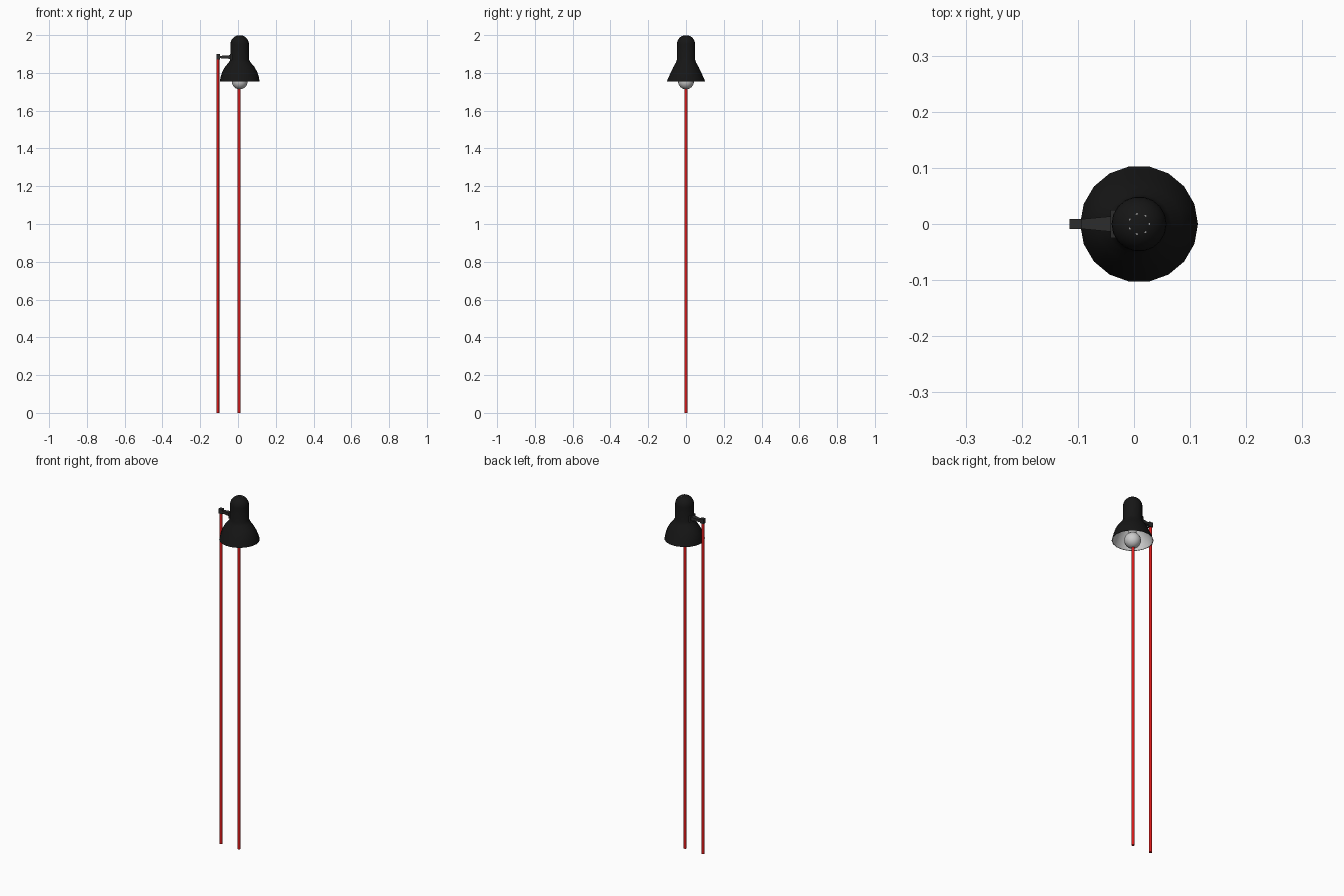
import bpy
import bmesh
from math import sin, cos, pi, radians

if "Cube" in bpy.data.objects:
    bpy.data.objects.remove(bpy.data.objects["Cube"])

CX = 0.009      # shade axis
ROD_X = -0.107  # outer rod axis


def material(name, rgb, rough=0.5):
    m = bpy.data.materials.new(name)
    m.use_nodes = True
    m.diffuse_color = (*rgb, 1)
    bsdf = m.node_tree.nodes["Principled BSDF"]
    bsdf.inputs["Base Color"].default_value = (*rgb, 1)
    bsdf.inputs["Roughness"].default_value = rough
    return m


black = material("black enamel", (0.008, 0.008, 0.008))
dark = material("dark plastic", (0.025, 0.025, 0.025))
red = material("red paint", (0.7, 0.01, 0.01))
white = material("white lining", (0.7, 0.7, 0.7))
grey = material("vent grey", (0.3, 0.3, 0.3))


def finish(obj, name, mat, smooth=True):
    obj.name = name
    obj.data.materials.clear()
    obj.data.materials.append(mat)
    if smooth:
        bpy.ops.object.select_all(action='DESELECT')
        obj.select_set(True)
        bpy.context.view_layer.objects.active = obj
        bpy.ops.object.shade_smooth_by_angle(angle=radians(40))
    return obj


def loft(name, rings, mat, sides=18, inward=False):
    """Skin elliptical rings (rx, ry, z) and close the top."""
    bm = bmesh.new()
    loops = [[bm.verts.new((CX + rx * cos(2 * pi * i / sides),
                            ry * sin(2 * pi * i / sides), z))
              for i in range(sides)] for rx, ry, z in rings]
    for a, b in zip(loops, loops[1:]):
        for i in range(sides):
            j = (i + 1) % sides
            bm.faces.new((a[i], a[j], b[j], b[i]))
    bm.faces.new(loops[-1])
    if inward:
        bmesh.ops.reverse_faces(bm, faces=bm.faces[:])
    mesh = bpy.data.meshes.new(name)
    bm.to_mesh(mesh)
    bm.free()
    obj = bpy.data.objects.new(name, mesh)
    bpy.context.collection.objects.link(obj)
    return finish(obj, name, mat)


def cylinder(name, r, z0, z1, x, y, mat, sides=12):
    bpy.ops.mesh.primitive_cylinder_add(vertices=sides, radius=r, depth=z1 - z0,
                                        location=(x, y, (z0 + z1) / 2))
    return finish(bpy.context.object, name, mat)


def box(name, x, y, z, mat, tip=1.0):
    """Box from (min, max) spans; tip scales the -x end across y and z."""
    spans = (x, y, z)
    bpy.ops.mesh.primitive_cube_add(size=1, location=[sum(s) / 2 for s in spans])
    obj = bpy.context.object
    for v in obj.data.vertices:
        k = tip if v.co.x < 0 else 1
        v.co = [c * (s[1] - s[0]) * f for c, s, f in zip(v.co, spans, (1, k, k))]
    return finish(obj, name, mat, smooth=False)


# Shade: flared bell, neck and domed cap
bell = [(0.105, 0.104, 1.754), (0.101, 0.092, 1.78), (0.092, 0.080, 1.807),
        (0.077, 0.067, 1.833), (0.058, 0.054, 1.855), (0.049, 0.049, 1.87)]
dome = [(0.049 * cos(t), 0.049 * cos(t), 1.951 + 0.049 * sin(t))
        for t in [k * pi / 14 for k in range(7)]]
loft("shade", bell + dome, black)

# Pale lining just inside the bell, with a thin rim lip
lining = [(rx - 0.003, ry - 0.003, z) for rx, ry, z in bell]
loft("shade_lining", bell[:1] + lining, white, inward=True)

# Bulb and its socket
bpy.ops.mesh.primitive_uv_sphere_add(segments=20, ring_count=12, radius=0.042,
                                     location=(CX, 0, 1.755))
finish(bpy.context.object, "bulb", white)
cylinder("bulb_socket", 0.02, 1.785, 1.87, CX, 0, white)

# Ring of vents on the cap
for i in range(7):
    a = 2 * pi * i / 7
    cylinder(f"vent_{i + 1}", 0.002, 1.985, 1.9965,
             CX + 0.018 * cos(a), 0.018 * sin(a), grey, sides=8)

# Two upright rods
cylinder("centre_rod", 0.008, 0, 1.72, CX - 0.003, 0, red)
cylinder("side_rod", 0.008, 0, 1.885, ROD_X, 0, red)

# Bracket joining the side rod to the neck
box("rod_cap", (-0.115, -0.094), (-0.009, 0.009), (1.872, 1.899), dark)
box("bracket_arm", (-0.096, -0.038), (-0.014, 0.014), (1.874, 1.894), dark, tip=0.6)
box("neck_plate", (-0.042, -0.030), (-0.025, 0.025), (1.868, 1.9), dark)
